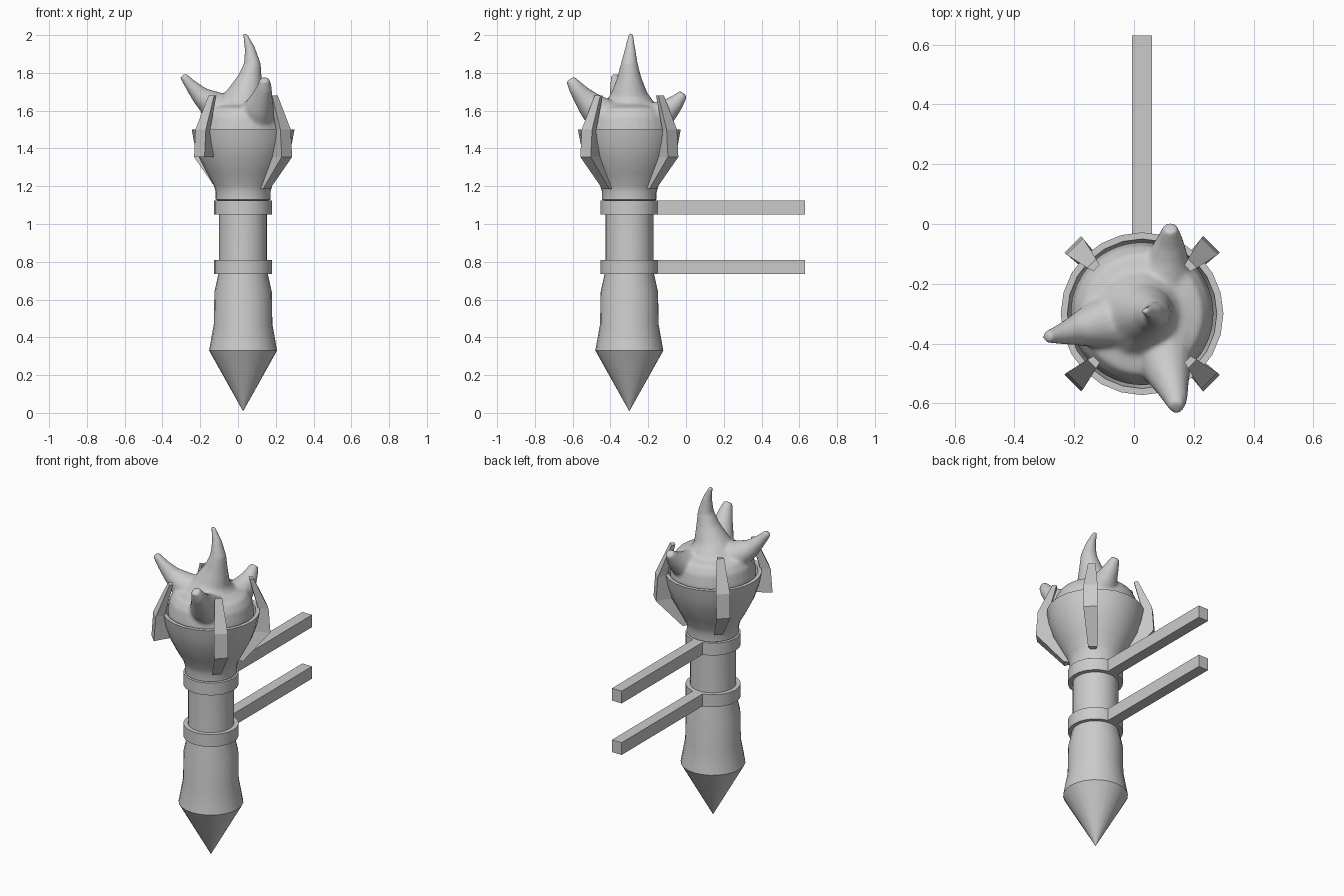
import bpy, bmesh, math
from mathutils import Vector

if "Cube" in bpy.data.objects:
    bpy.data.objects.remove(bpy.data.objects["Cube"])

CX, CY = 0.027, -0.30      # torch axis


def finish(name, bm, smooth=35):
    bmesh.ops.recalc_face_normals(bm, faces=bm.faces[:])
    me = bpy.data.meshes.new(name)
    bm.to_mesh(me)
    bm.free()
    ob = bpy.data.objects.new(name, me)
    bpy.context.collection.objects.link(ob)
    if smooth:
        bpy.ops.object.select_all(action='DESELECT')
        ob.select_set(True)
        bpy.context.view_layer.objects.active = ob
        bpy.ops.object.shade_smooth_by_angle(angle=math.radians(smooth))
    return ob


def loft(bm, rings, closed=False):
    """Skin a list of vertex-position rings; cap the ends or close the loop."""
    vr = [[bm.verts.new(p) for p in ring] for ring in rings]
    n = len(vr[0])
    pairs = list(zip(vr, vr[1:])) + ([(vr[-1], vr[0])] if closed else [])
    for a, b in pairs:
        for i in range(n):
            j = (i + 1) % n
            bm.faces.new((a[i], a[j], b[j], b[i]))
    if not closed:
        bm.faces.new(vr[0])
        bm.faces.new(vr[-1])


def circle(r, z, n=24):
    return [(CX + r * math.cos(2 * math.pi * i / n),
             CY + r * math.sin(2 * math.pi * i / n), z) for i in range(n)]


def lathe(name, profile, closed=False, n=24, smooth=35):
    bm = bmesh.new()
    loft(bm, [circle(r, z, n) for r, z in profile], closed)
    return finish(name, bm, smooth)


# handle with pointed foot
lathe("handle", [(0.001, 0.01), (0.18, 0.33), (0.155, 0.47), (0.152, 0.64),
                 (0.13, 0.74), (0.127, 0.82), (0.127, 1.14)])

# bowl with a thin rim and recessed floor
lathe("bowl", [(0.127, 1.12), (0.145, 1.13), (0.145, 1.17), (0.155, 1.205), (0.192, 1.27),
               (0.232, 1.35), (0.259, 1.43), (0.272, 1.50), (0.250, 1.50),
               (0.236, 1.42), (0.001, 1.42)])

# clamp rings and wall brackets
for label, z0, z1 in (("lower", 0.735, 0.81), ("upper", 1.05, 1.125)):
    lathe(label + "_clamp", [(0.12, z0), (0.153, z0), (0.153, z1), (0.12, z1)], closed=True)
    bm = bmesh.new()
    loft(bm, [[(CX + sx * 0.033, y, z) for sx, z in ((-1, z0), (1, z0), (1, z1), (-1, z1))]
              for y in (-0.165, 0.63)])
    finish(label + "_bracket", bm, 0)

# four prongs around the bowl; columns: z, outer radius, outer width, inner radius, inner width
PRONG = [(1.185, 0.175, 0.052, 0.145, 0.03), (1.355, 0.328, 0.078, 0.235, 0.03),
         (1.50, 0.318, 0.078, 0.262, 0.03), (1.68, 0.238, 0.042, 0.215, 0.03)]
for label, deg, start in (("back_right", 45, 0), ("back_left", 135, 0),
                          ("front_left", 225, 1), ("front_right", 315, 0)):
    a = math.radians(deg)
    out = Vector((math.cos(a), math.sin(a), 0))
    side = Vector((-math.sin(a), math.cos(a), 0))
    rings = []
    for z, ro, wo, ri, wi in PRONG[start:]:
        c = Vector((CX, CY, z))
        rings.append([c + out * ro + side * wo / 2, c + out * ro - side * wo / 2,
                      c + out * ri - side * wi / 2, c + out * ri + side * wi / 2])
    bm = bmesh.new()
    loft(bm, rings)
    finish(label + "_prong", bm, 0)

# flame: mound plus curved tongues fused by a voxel remesh
bm = bmesh.new()
loft(bm, [circle(r, z, 32) for r, z in ((0.235, 1.42), (0.24, 1.50), (0.228, 1.57),
                                       (0.20, 1.615), (0.13, 1.635), (0.02, 1.64))])


def tongue(points):
    """Tapered tube through (x, y, z, radius) points."""
    ps = [Vector(p[:3]) for p in points]
    rings = []
    for i, p in enumerate(points):
        t = (ps[min(i + 1, len(ps) - 1)] - ps[max(i - 1, 0)]).normalized()
        u = t.cross(Vector((0.31, 0.17, 0.05)).cross(t)).normalized()
        u = t.orthogonal().normalized() if i == 0 else (prev - t * prev.dot(t)).normalized()
        prev = u
        v = t.cross(u)
        rings.append([ps[i] + (u * math.cos(k * math.pi / 8) + v * math.sin(k * math.pi / 8)) * p[3]
                      for k in range(16)])
    loft(bm, rings)


tongue([(0.03, -0.30, 1.52, 0.17), (0.025, -0.30, 1.62, 0.15), (0.04, -0.30, 1.69, 0.098),
        (0.063, -0.30, 1.77, 0.066), (0.076, -0.30, 1.85, 0.045),
        (0.063, -0.295, 1.93, 0.028), (0.035, -0.292, 2.01, 0.012)])        # main
tongue([(0.0, -0.30, 1.56, 0.12), (-0.07, -0.325, 1.595, 0.098), (-0.14, -0.34, 1.635, 0.075),
        (-0.20, -0.357, 1.68, 0.05), (-0.25, -0.37, 1.735, 0.033),
        (-0.293, -0.378, 1.787, 0.02)])                                    # left
tongue([(0.09, -0.36, 1.53, 0.13), (0.10, -0.44, 1.57, 0.10), (0.115, -0.50, 1.625, 0.075),
        (0.13, -0.55, 1.68, 0.053), (0.14, -0.585, 1.725, 0.04),
        (0.142, -0.613, 1.768, 0.026)])                                    # front
tongue([(0.09, -0.24, 1.53, 0.13), (0.105, -0.16, 1.56, 0.09), (0.115, -0.10, 1.60, 0.065),
        (0.12, -0.055, 1.64, 0.045), (0.122, -0.012, 1.69, 0.025)])        # back
tongue([(0.13, -0.45, 1.56, 0.06), (0.15, -0.36, 1.575, 0.06),
        (0.15, -0.26, 1.575, 0.06), (0.13, -0.16, 1.56, 0.06)])            # joining ridge

flame = finish("flame", bm, 0)
remesh = flame.modifiers.new("fuse", 'REMESH')
remesh.mode = 'VOXEL'
remesh.voxel_size = 0.009
remesh.use_smooth_shade = True
soften = flame.modifiers.new("soften", 'SMOOTH')
soften.factor = 0.5
soften.iterations = 10
